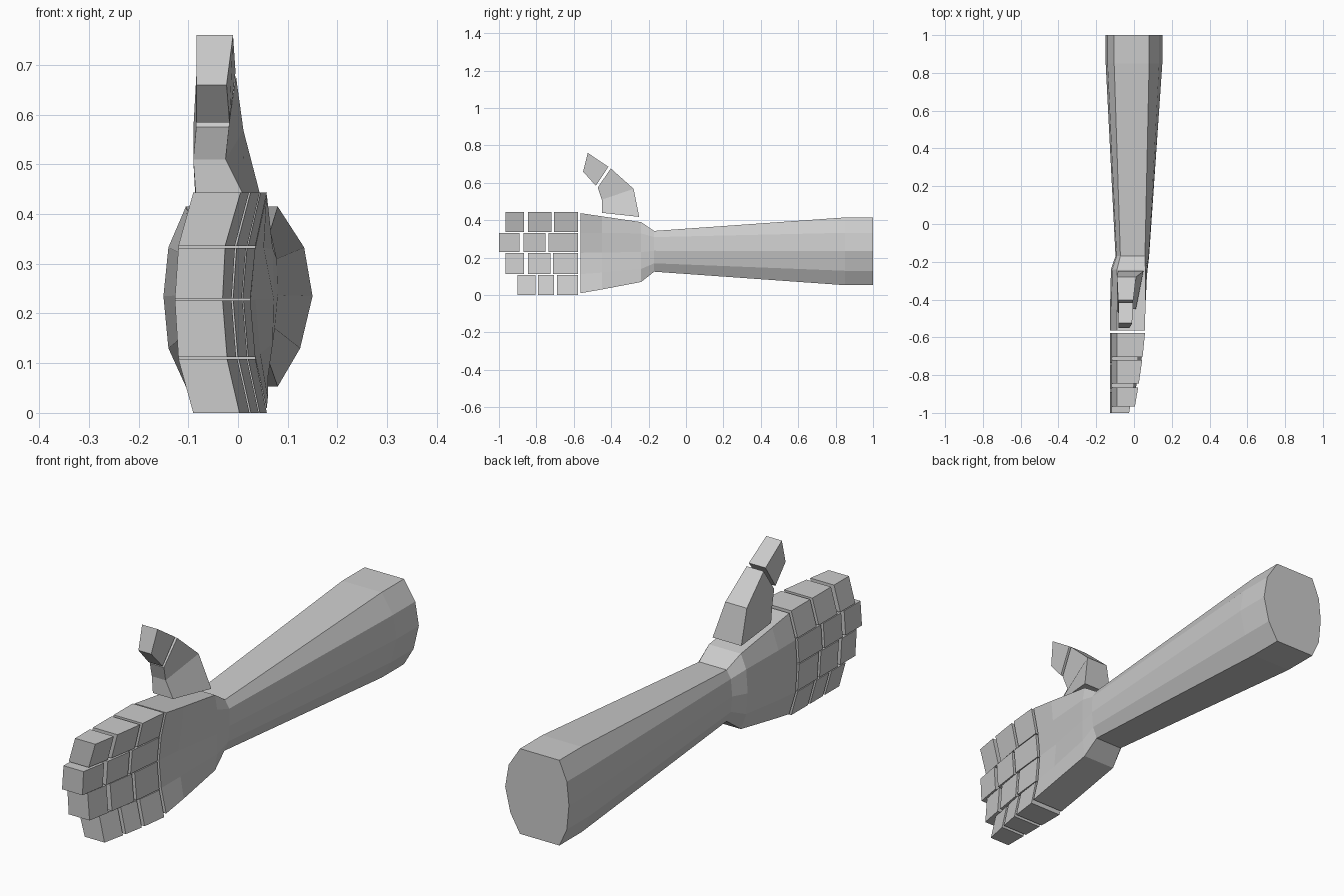
import bpy, bmesh

if "Cube" in bpy.data.objects:
    bpy.data.objects.remove(bpy.data.objects["Cube"])

grey = bpy.data.materials.new("light grey")
grey.diffuse_color = (0.6, 0.6, 0.6, 1)
grey.use_nodes = True
grey.node_tree.nodes["Principled BSDF"].inputs["Base Color"].default_value = grey.diffuse_color


def loft(name, rings):
    """Join rings of equal point count with side faces and cap both ends."""
    bm = bmesh.new()
    loops = [[bm.verts.new(p) for p in ring] for ring in rings]
    n = len(loops[0])
    for a, b in zip(loops, loops[1:]):
        for i in range(n):
            j = (i + 1) % n
            bm.faces.new((a[i], a[j], b[j], b[i]))
    bm.faces.new(loops[0])
    bm.faces.new(loops[-1])
    bmesh.ops.recalc_face_normals(bm, faces=bm.faces)
    mesh = bpy.data.meshes.new(name)
    bm.to_mesh(mesh)
    bm.free()
    mesh.materials.append(grey)
    obj = bpy.data.objects.new(name, mesh)
    bpy.context.collection.objects.link(obj)
    return obj


def ring(y, zs, palm, back):
    """Ten-sided section: palm side upwards, then back side downwards."""
    return ([(x, y, z) for x, z in zip(palm, zs)] +
            [(x, y, z) for x, z in reversed(list(zip(back, zs)))])


# Forearm, wrist and cupped palm
elbow_z = (0.053, 0.13, 0.235, 0.333, 0.415)
elbow_palm = (0.08, 0.125, 0.15, 0.133, 0.08)
elbow_back = (-0.105, -0.14, -0.15, -0.14, -0.105)
wrist = ring(-0.17, (0.125, 0.17, 0.237, 0.31, 0.343),
             (0.055, 0.074, 0.08, 0.078, 0.058),
             (-0.072, -0.092, -0.098, -0.092, -0.072))
loft("forearm", [ring(1.0, elbow_z, elbow_palm, elbow_back),
                 ring(0.85, elbow_z, elbow_palm, elbow_back), wrist])
knuckle_z = (0.01, 0.112, 0.226, 0.333, 0.438)
knuckle_palm = (0.058, 0.035, 0.025, 0.035, 0.058)
knuckle_back = (-0.09, -0.12, -0.127, -0.12, -0.09)
loft("palm", [wrist,
              ring(-0.24, (0.07, 0.14, 0.23, 0.33, 0.39),
                   (0.06, 0.07, 0.072, 0.07, 0.06),
                   (-0.09, -0.115, -0.122, -0.115, -0.09)),
              ring(-0.45, (0.03, 0.12, 0.228, 0.332, 0.421),
                   (0.06, 0.045, 0.035, 0.052, 0.06), knuckle_back),
              ring(-0.565, knuckle_z, knuckle_palm, knuckle_back)])

# Four fingers of three blocks each; thickness tapers toward the tips
finger_z = (0.0, 0.11, 0.228, 0.334, 0.443)
tip_palm = (0.003, -0.022, -0.031, -0.026, 0.005)
fingers = {
    "little": ((-0.578, -0.69), (-0.705, -0.79), (-0.805, -0.90)),
    "ring": ((-0.578, -0.71), (-0.725, -0.845), (-0.865, -0.965)),
    "middle": ((-0.578, -0.735), (-0.75, -0.87), (-0.89, -1.0)),
    "index": ((-0.578, -0.705), (-0.72, -0.845), (-0.865, -0.965)),
}
for k, (name, blocks) in enumerate(fingers.items()):
    z0, z1 = finger_z[k] + 0.002 * (k > 0), finger_z[k + 1] - 0.002 * (k < 3)
    length = 0.578 + blocks[-1][1]
    for b, ends in enumerate(blocks):
        section = []
        for y in ends:
            t = ((y + 0.578) / length) ** 1.3 if y < -0.578 else 0
            p0, p1 = (knuckle_palm[i] + t * (tip_palm[i] - knuckle_palm[i])
                      for i in (k, k + 1))
            section.append([(p0, y, z0), (p1, y, z1),
                            (knuckle_back[k + 1], y, z1),
                            (knuckle_back[k], y, z0)])
        loft(f"{name}_finger_{b + 1}", section)


def thumb_ring(front, rear, left, front_right, rear_right):
    return [(left, *front), (front_right, *front),
            (rear_right, *rear), (left, *rear)]


# Thumb base and tip
loft("thumb_base", [
    thumb_ring((-0.45, 0.44), (-0.25, 0.418), -0.085, 0.01, 0.05),
    thumb_ring((-0.45, 0.51), (-0.28, 0.568), -0.09, -0.025, 0.011),
    thumb_ring((-0.472, 0.575), (-0.402, 0.677), -0.084, -0.018, -0.004)])
loft("thumb_tip", [
    thumb_ring((-0.482, 0.584), (-0.415, 0.686), -0.083, -0.017, -0.005),
    thumb_ring((-0.55, 0.66), (-0.525, 0.76), -0.083, -0.023, -0.01)])
